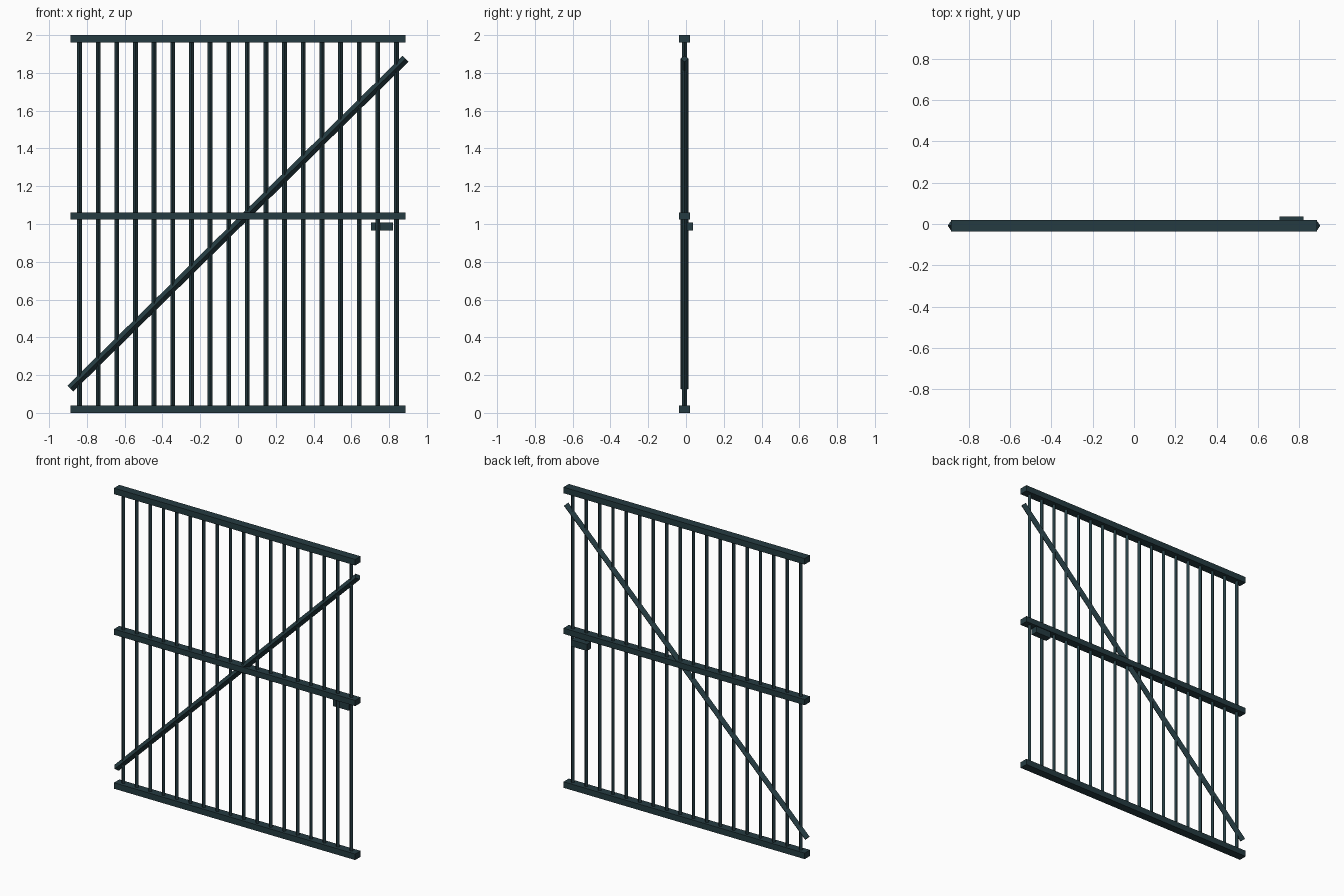
import bpy, math

if "Cube" in bpy.data.objects:
    bpy.data.objects.remove(bpy.data.objects["Cube"])

paint = bpy.data.materials.new("dark teal paint")
paint.diffuse_color = (0.018, 0.044, 0.053, 1)
paint.use_nodes = True
paint.node_tree.nodes["Principled BSDF"].inputs["Base Color"].default_value = paint.diffuse_color
Y = -0.008  # centre plane of the gate


def box(name, loc, size):
    bpy.ops.mesh.primitive_cube_add(size=1, location=loc)
    o = bpy.context.object
    o.name = name
    o.scale = size
    bpy.ops.object.transform_apply(location=False, rotation=False, scale=True)
    o.data.materials.append(paint)
    return o


def rod(name, loc, radius, length, tilt=0.0):
    # four-sided rod with one edge facing forward
    bpy.ops.mesh.primitive_cylinder_add(vertices=4, radius=radius, depth=length,
                                        location=loc, rotation=(0, tilt, 0))
    o = bpy.context.object
    o.name = name
    o.data.materials.append(paint)
    return o


# Horizontal rails
for name, z in (("bottom_rail", 0.02), ("middle_rail", 1.043), ("top_rail", 1.98)):
    box(name, (0, Y, z), (1.776, 0.056, 0.038 if name == "middle_rail" else 0.04))

# Upright bars
for i in range(18):
    rod(f"upright_bar_{i + 1}", ((i - 8.5) * 0.0987, Y, 1.0), 0.0125, 1.94)

# Diagonal brace
rod("diagonal_brace", (0, Y, 1.002), 0.022, 2.49, math.atan2(1.776, 1.747))

# Latch block on the back
box("latch", (0.763, 0.014, 0.987), (0.117, 0.044, 0.044))
